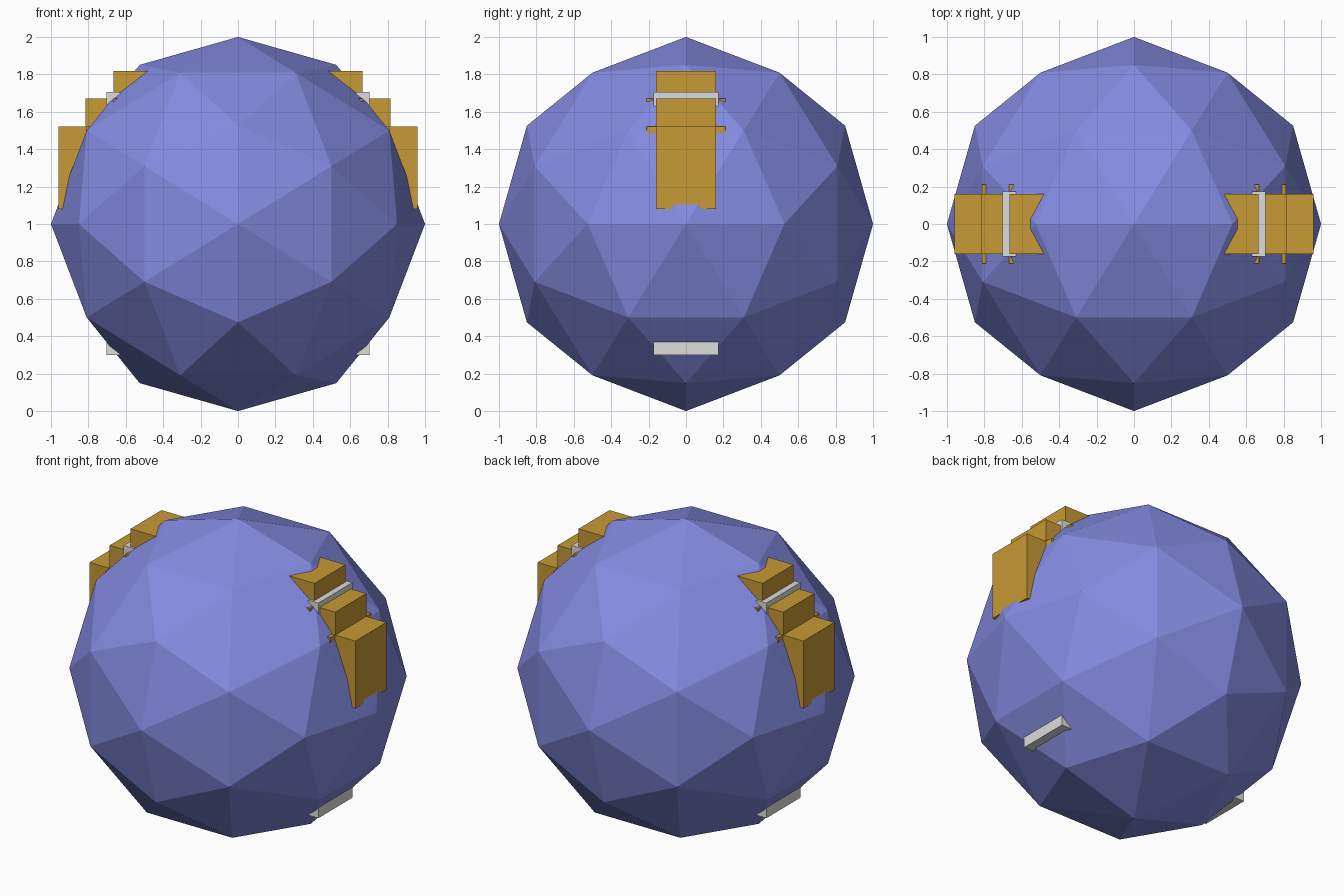
import bpy
import bmesh
from itertools import combinations, product
from mathutils import Vector

default_cube = bpy.data.objects.get("Cube")
if default_cube:
    bpy.data.objects.remove(default_cube, do_unlink=True)


def make_material(name, colour):
    mat = bpy.data.materials.new(name)
    mat.use_nodes = True
    mat.diffuse_color = colour
    mat.node_tree.nodes["Principled BSDF"].inputs["Base Color"].default_value = colour
    return mat


blue = make_material("periwinkle blue", (0.23, 0.26, 0.75, 1))
gold = make_material("dark gold", (0.57, 0.32, 0.035, 1))
grey = make_material("light grey", (0.72, 0.72, 0.70, 1))


def make_object(name, bm, mat):
    bmesh.ops.recalc_face_normals(bm, faces=bm.faces)
    mesh = bpy.data.meshes.new(name)
    bm.to_mesh(mesh)
    bm.free()
    mesh.materials.append(mat)
    bpy.context.collection.objects.link(bpy.data.objects.new(name, mesh))


def faceted_ball():
    # Icosahedron corners lie on three golden rectangles
    golden = (1 + 5 ** 0.5) / 2
    corners = []
    for a, b in product((-1, 1), repeat=2):
        for p in ((a, 0, b * golden), (0, b * golden, a), (b * golden, a, 0)):
            corners.append(Vector(p).normalized())
    # Edge midpoints pushed out to the sphere give one subdivision
    middles = [(p + q).normalized() for p, q in combinations(corners, 2)
               if (p - q).length < 1.1]
    bm = bmesh.new()
    for p in corners + middles:
        bm.verts.new(p + Vector((0, 0, 1)))
    bmesh.ops.convex_hull(bm, input=bm.verts[:])
    make_object("faceted_ball", bm, blue)


def block(name, x_range, half_width, z_range, mat, side):
    bm = bmesh.new()
    bmesh.ops.create_cube(bm, size=1)
    for v in bm.verts:
        v.co.x = side * x_range[v.co.x > 0]
        v.co.y *= 2 * half_width
        v.co.z = z_range[v.co.z > 0]
    make_object(name, bm, mat)


faceted_ball()

# Stepped blocks, ridges and bars on both sides
for label, side in (("left", 1), ("right", -1)):
    block(label + "_lower_step", (0.7, 0.96), 0.16, (1.08, 1.52), gold, side)
    block(label + "_middle_step", (0.55, 0.815), 0.16, (1.3, 1.67), gold, side)
    block(label + "_upper_step", (0.4, 0.665), 0.16, (1.5, 1.818), gold, side)
    block(label + "_lower_ridge", (0.6, 0.814), 0.21, (1.4, 1.522), gold, side)
    block(label + "_upper_ridge", (0.5, 0.668), 0.21, (1.5, 1.672), gold, side)
    block(label + "_upper_bar", (0.63, 0.703), 0.175, (1.63, 1.705), grey, side)
    block(label + "_bottom_bar", (0.63, 0.703), 0.175, (0.3, 0.373), grey, side)
